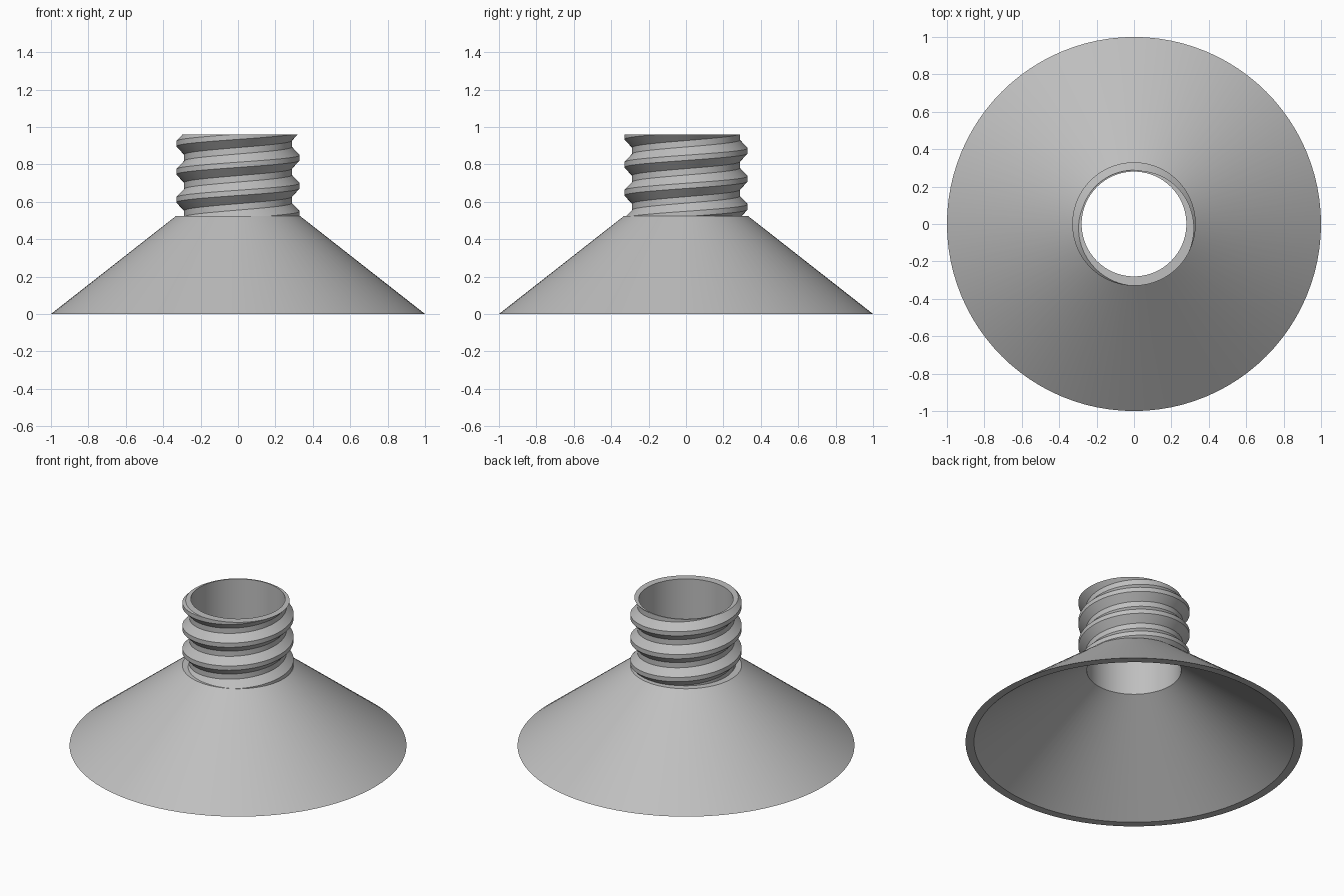
import bpy, bmesh, math

old = bpy.data.objects.get("Cube")
if old:
    bpy.data.objects.remove(old)

grey = bpy.data.materials.new("light_grey")
grey.use_nodes = True
colour = (0.52, 0.52, 0.52, 1)
grey.diffuse_color = colour
grey.node_tree.nodes["Principled BSDF"].inputs["Base Color"].default_value = colour

SEGMENTS = 96
NECK_BASE, TOP = 0.525, 0.96
BORE, ROOT, CREST = 0.28, 0.288, 0.33
PITCH, PHASE = 0.15, 0.835


def finish(bm, name):
    bmesh.ops.recalc_face_normals(bm, faces=bm.faces)
    mesh = bpy.data.meshes.new(name)
    bm.to_mesh(mesh)
    bm.free()
    mesh.materials.append(grey)
    obj = bpy.data.objects.new(name, mesh)
    bpy.context.collection.objects.link(obj)
    bpy.ops.object.select_all(action="DESELECT")
    obj.select_set(True)
    bpy.context.view_layer.objects.active = obj
    bpy.ops.object.shade_smooth_by_angle(angle=math.radians(25))
    return obj


def ring(bm, radius, z, angle):
    return bm.verts.new((radius * math.cos(angle), radius * math.sin(angle), z))


def bridge(bm, columns, closed):
    """Join neighbouring columns of points around the axis."""
    for a, b in zip(columns, columns[1:] + columns[:1]):
        count = len(a)
        for i in range(count if closed else count - 1):
            j = (i + 1) % count
            bm.faces.new((a[i], b[i], b[j], a[j]))


angles = [math.tau * i / SEGMENTS for i in range(SEGMENTS)]

# Hollow conical skirt with a thin flat rim
bm = bmesh.new()
skirt = [(1, 0), (CREST, NECK_BASE), (BORE, NECK_BASE), (BORE, 0.49), (0.95, 0)]
bridge(bm, [[ring(bm, r, z, a) for r, z in skirt] for a in angles], True)
finish(bm, "conical_skirt")

# Bored neck lining
bm = bmesh.new()
lining = [(ROOT, NECK_BASE - 0.02), (ROOT, TOP), (BORE, TOP), (BORE, NECK_BASE - 0.02)]
bridge(bm, [[ring(bm, r, z, a) for r, z in lining] for a in angles], True)
finish(bm, "neck_tube")

# Helical thread, trimmed flat at the neck's base and top
bm = bmesh.new()
half_crest, half_root = 0.014, 0.06
profile = [(ROOT - 0.002, -half_root), (CREST, -half_crest),
           (CREST, half_crest), (ROOT - 0.002, half_root)]
columns = []
for step in range(-4 * SEGMENTS, 3 * SEGMENTS):
    angle = math.tau * step / SEGMENTS
    z = PHASE + PITCH * step / SEGMENTS
    columns.append([ring(bm, r, z + dz, angle) for r, dz in profile])
for a, b in zip(columns, columns[1:]):
    for i in range(3):
        bm.faces.new((a[i], b[i], b[i + 1], a[i + 1]))
for height, direction in ((TOP, 1), (NECK_BASE, -1)):
    bmesh.ops.bisect_plane(bm, geom=bm.verts[:] + bm.edges[:] + bm.faces[:],
                           plane_co=(0, 0, height), plane_no=(0, 0, direction),
                           clear_outer=True)


# Flat lands closing the cut ends of the thread
def cap_cut(height):
    cut = [e for e in bm.edges if e.is_boundary
           and all(abs(v.co.z - height) < 1e-5 for v in e.verts)]
    for edge in cut:
        inner = []
        for v in edge.verts:
            scale = (ROOT - 0.002) / math.hypot(v.co.x, v.co.y)
            inner.append(bm.verts.new((v.co.x * scale, v.co.y * scale, height)))
        if edge.calc_length() > 1e-5:
            bm.faces.new((edge.verts[0], edge.verts[1], inner[1], inner[0]))
    bmesh.ops.remove_doubles(bm, verts=bm.verts[:], dist=1e-5)


cap_cut(TOP)
finish(bm, "screw_thread")
